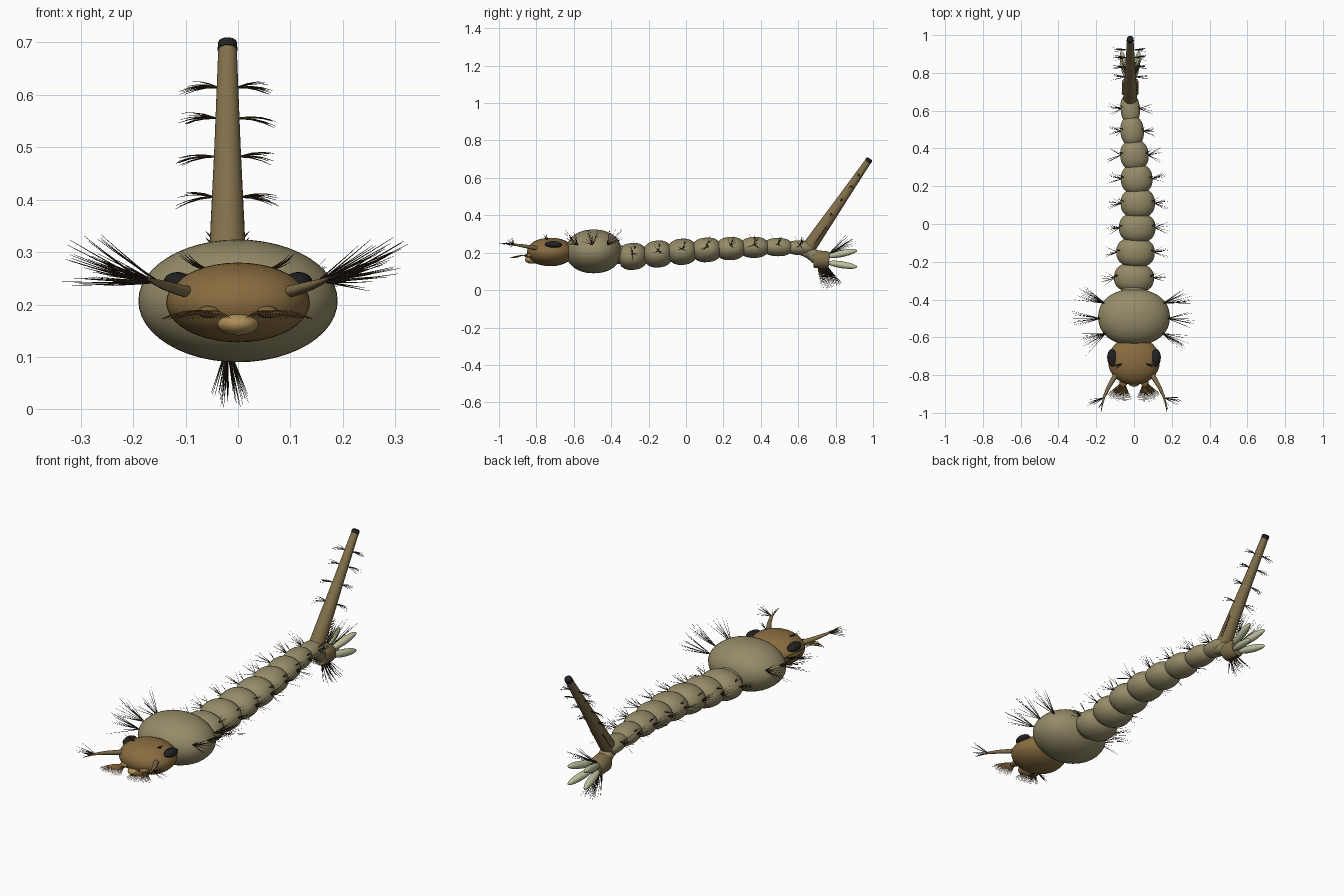
import bpy, bmesh, math, random
from mathutils import Vector as V

if "Cube" in bpy.data.objects:
    bpy.data.objects.remove(bpy.data.objects["Cube"])
random.seed(4)

def material(name, c):
    m = bpy.data.materials.new(name)
    m.diffuse_color = (*c, 1)
    m.use_nodes = True
    m.node_tree.nodes["Principled BSDF"].inputs["Base Color"].default_value = m.diffuse_color
    return m

BODY = material("olive_skin", (0.30, 0.26, 0.14))
HEAD = material("amber_head", (0.25, 0.15, 0.05))
TUBE = material("brown_tube", (0.22, 0.16, 0.07))
GILL = material("pale_gill", (0.52, 0.53, 0.34))
MOUTH = material("light_mouth", (0.42, 0.27, 0.10))
BRUSH = material("brush_brown", (0.20, 0.11, 0.035))
HAIR = material("dark_hair", (0.035, 0.024, 0.012))
EYE = material("black_eye", (0.015, 0.015, 0.015))

def loft(bm, rings, sides=32):
    """Skin elliptical rings (centre, rx, rz) along a path and cap both ends."""
    cs = [V(r[0]) for r in rings]
    loops = []
    for i, (c, rx, rz) in enumerate(rings):
        d = (cs[min(i + 1, len(cs) - 1)] - cs[max(i - 1, 0)]).normalized()
        u = d.cross(V((0, 0, 1)))
        u = u.normalized() if u.length > 1e-3 else V((1, 0, 0))
        v = u.cross(d)
        loops.append([bm.verts.new(cs[i] + u * rx * math.cos(a) + v * rz * math.sin(a))
                      for a in (2 * math.pi * k / sides for k in range(sides))])
    for a, b in zip(loops, loops[1:]):
        for k in range(sides):
            bm.faces.new((a[k], a[(k + 1) % sides], b[(k + 1) % sides], b[k]))
    bm.faces.new(loops[0])
    bm.faces.new(loops[-1])

def finish(name, bm, mat):
    bmesh.ops.recalc_face_normals(bm, faces=bm.faces)
    me = bpy.data.meshes.new(name)
    bm.to_mesh(me)
    bm.free()
    me.shade_smooth()
    me.set_sharp_from_angle(angle=math.radians(40))
    me.materials.append(mat)
    ob = bpy.data.objects.new(name, me)
    bpy.context.collection.objects.link(ob)
    return ob

def part(name, rings, mat, sides=32):
    bm = bmesh.new()
    loft(bm, rings, sides)
    return finish(name, bm, mat)

def barrel(c0, c1, rx, rz, power, end, n=16):
    """Rings of a barrel or egg between two points; end<1 truncates the tips."""
    c0, c1 = V(c0), V(c1)
    out = []
    for i in range(n + 1):
        s = -math.cos(math.pi * i / n)
        f = max(1 - abs(s * end) ** power, 0.0003) ** (1 / power)
        out.append((c0.lerp(c1, (s + 1) / 2), rx * f, rz * f))
    return out

def hair(bm, base, d, length, bend=(0, 0, 0), r=0.0017):
    base, d, bend = V(base), V(d).normalized(), V(bend)
    loft(bm, [(base + d * length * t + bend * length * t * t, r * (1 - 0.8 * t), r * (1 - 0.8 * t))
              for t in (0, 0.35, 0.7, 1)], 4)

def tuft(bm, base, d, n, length, spread, bend=(0, 0, 0), r=0.0017):
    for _ in range(n):
        e = V(d).normalized() + V([random.uniform(-spread, spread) for _ in range(3)])
        hair(bm, base, e, length * random.uniform(0.7, 1.0), bend, r)

# head, thorax and short neck
part("head", barrel((0, -0.85, 0.204), (0, -0.60, 0.204), 0.137, 0.076, 2.1, 1, 20), HEAD, 40)
part("thorax", barrel((0, -0.642, 0.207), (0, -0.345, 0.207), 0.19, 0.117, 2.15, 0.995, 24), BODY, 48)
part("waist", [((0, -0.42, 0.195), 0.07, 0.05), ((0, -0.30, 0.185), 0.07, 0.05)], BODY)

# eight abdominal segments on a gently swaying line: y, x, z, rx, rz
SEG = [(-0.285, 0.000, 0.180, 0.106, 0.072), (-0.150, 0.008, 0.193, 0.102, 0.072),
       (-0.020, 0.017, 0.205, 0.097, 0.070), (0.110, 0.020, 0.215, 0.091, 0.066),
       (0.238, 0.014, 0.222, 0.084, 0.062), (0.365, 0.002, 0.228, 0.075, 0.056),
       (0.492, -0.010, 0.230, 0.062, 0.049), (0.610, -0.020, 0.226, 0.051, 0.039)]
for i, (y, x, z, rx, rz) in enumerate(SEG):
    a, b = SEG[max(i - 1, 0)], SEG[min(i + 1, 7)]
    slope = V((b[1] - a[1], b[0] - a[0], b[2] - a[2])).normalized()
    c = V((x, y, z))
    part(f"abdomen_segment_{i + 1}", barrel(c - slope * 0.068, c + slope * 0.068, rx, rz, 2.4, 0.86, 12), BODY)

# segment bristles, both sides
bm = bmesh.new()
for i, (y, x, z, rx, rz) in enumerate(SEG):
    for s in (-1, 1):
        tuft(bm, (x + s * rx * 0.95, y, z + 0.015), (s, 0.05, 0.15), 8, 0.085, 0.55, (0, 0, 0.05), 0.0015)
        tuft(bm, (x + s * rx * 0.8, y + 0.01, z + rz * 0.58), (s, 0, 0.7), 3, 0.05, 0.4, (0, 0, 0), 0.0015)
finish("abdomen_bristles", bm, HAIR)

# thorax bristles, three bundles per side
bm = bmesh.new()
for s in (-1, 1):
    for y, bx, dy in ((-0.58, 0.150, -0.35), (-0.50, 0.178, -0.05), (-0.42, 0.155, 0.35)):
        tuft(bm, (s * bx, y, 0.243), (s, dy, 0.30), 12, 0.165, 0.34, (0, 0, 0.03), 0.0018)
finish("thorax_bristles", bm, HAIR)

# eyes
for s, side in ((-1, "left"), (1, "right")):
    part(f"eye_{side}", barrel((s * 0.112, -0.755, 0.243), (s * 0.118, -0.663, 0.243), 0.027, 0.019, 2, 1, 12), EYE, 20)

# antennae with bristle tufts and small head tufts
bm_h = bmesh.new()
for s, side in ((-1, "left"), (1, "right")):
    part(f"antenna_{side}", [((s * 0.088, -0.785, 0.222), 0.014, 0.012), ((s * 0.112, -0.825, 0.228), 0.013, 0.011),
                             ((s * 0.138, -0.870, 0.236), 0.010, 0.009), ((s * 0.158, -0.915, 0.243), 0.007, 0.006),
                             ((s * 0.166, -0.945, 0.247), 0.004, 0.004), ((s * 0.175, -0.999, 0.252), 0.001, 0.001)], TUBE, 12)
    tuft(bm_h, (s * 0.160, -0.92, 0.244), (s, -0.25, 0.15), 10, 0.10, 0.35)
    tuft(bm_h, (s * 0.166, -0.94, 0.247), (s * 0.4, -1, 0.1), 3, 0.05, 0.25)
    tuft(bm_h, (s * 0.060, -0.74, 0.268), (s, -0.3, 0.15), 6, 0.055, 0.25, (0, 0, 0.35))
finish("head_bristles", bm_h, HAIR)

# mouth lobe and fan shaped mouth brushes
part("mouth_lobe", barrel((0, -0.862, 0.162), (0, -0.775, 0.166), 0.040, 0.023, 2, 1, 14), MOUTH, 24)
for s, side in ((-1, "left"), (1, "right")):
    part(f"brush_base_{side}", barrel((s * 0.06, -0.865, 0.184), (s * 0.05, -0.80, 0.188), 0.022, 0.012, 2, 1, 10), HEAD, 16)
    bm = bmesh.new()
    for i in range(26):
        a = math.radians(-24 + 76 * i / 25)
        hair(bm, (s * (0.048 + 0.028 * i / 25), -0.85, 0.187), (s * math.sin(a), -math.cos(a), 0.04),
             random.uniform(0.08, 0.095), (0, 0, -0.2), 0.0026)
    finish(f"mouth_brush_{side}", bm, BRUSH)

# breathing siphon with dark tip
X = -0.02
S0, S1 = V((X, 0.648, 0.215)), V((X, 0.976, 0.692))
part("siphon", [(S0.lerp(S1, t), r, r) for t, r in
                ((0, 0.034), (0.06, 0.037), (0.3, 0.032), (0.6, 0.025), (1, 0.0175))], TUBE)
part("siphon_tip", [(S0.lerp(S1, t), r, r) for t, r in ((0.985, 0.019), (1.015, 0.018), (1.022, 0.012))], EYE, 24)

# siphon tufts and comb teeth
bm = bmesh.new()
for s in (-1, 1):
    for z in (0.405, 0.482, 0.555, 0.614):
        t = (z - S0.z) / (S1.z - S0.z)
        p = S0.lerp(S1, t) + V((s * (0.033 - 0.016 * t), 0, 0))
        tuft(bm, p, (s, 0, 0.2), 8, 0.075, 0.25, (0, 0, -0.25))
    for i in range(8):
        p = S0.lerp(S1, 0.08 + 0.025 * i) + V((s * 0.031, 0.012, -0.008))
        hair(bm, p, (s * 0.6, 0.35, 0.6), 0.016, (0, 0, 0), 0.0025)
finish("siphon_bristles", bm, HAIR)

# anal segment, linked to the last abdominal segment
part("tail_link", [((X, 0.62, 0.218), 0.036, 0.032), ((X, 0.665, 0.200), 0.036, 0.034), ((X, 0.70, 0.170), 0.034, 0.036)], BODY)
part("anal_segment", [((X, 0.682, 0.166), 0.040, 0.043), ((X, 0.692, 0.166), 0.045, 0.048),
                      ((X, 0.755, 0.161), 0.043, 0.046), ((X, 0.766, 0.160), 0.037, 0.040)], TUBE)

# four pale gills
for s, side in ((-1, "left"), (1, "right")):
    for k, level in ((-1, "lower"), (1, "upper")):
        part(f"gill_{level}_{side}", barrel((X + s * 0.016, 0.752, 0.163 + k * 0.015),
             (X + s * 0.047, 0.915, 0.168 + k * 0.045), 0.0185, 0.0185, 2, 1, 14), GILL, 18)

# ventral tail brush and upper tail bristles
bm = bmesh.new()
for i in range(34):
    f = i / 33
    hair(bm, (X, 0.705 + 0.055 * f, 0.122), (random.uniform(-0.42, 0.42), 0.1 + 0.65 * f, -1),
         random.uniform(0.09, 0.122), (0, 0.1, 0))
for s in (-1, 1):
    tuft(bm, (X + s * 0.012, 0.762, 0.192), (s * 0.25, 1, 0.65), 9, 0.17, 0.25)
finish("tail_brush", bm, HAIR)
